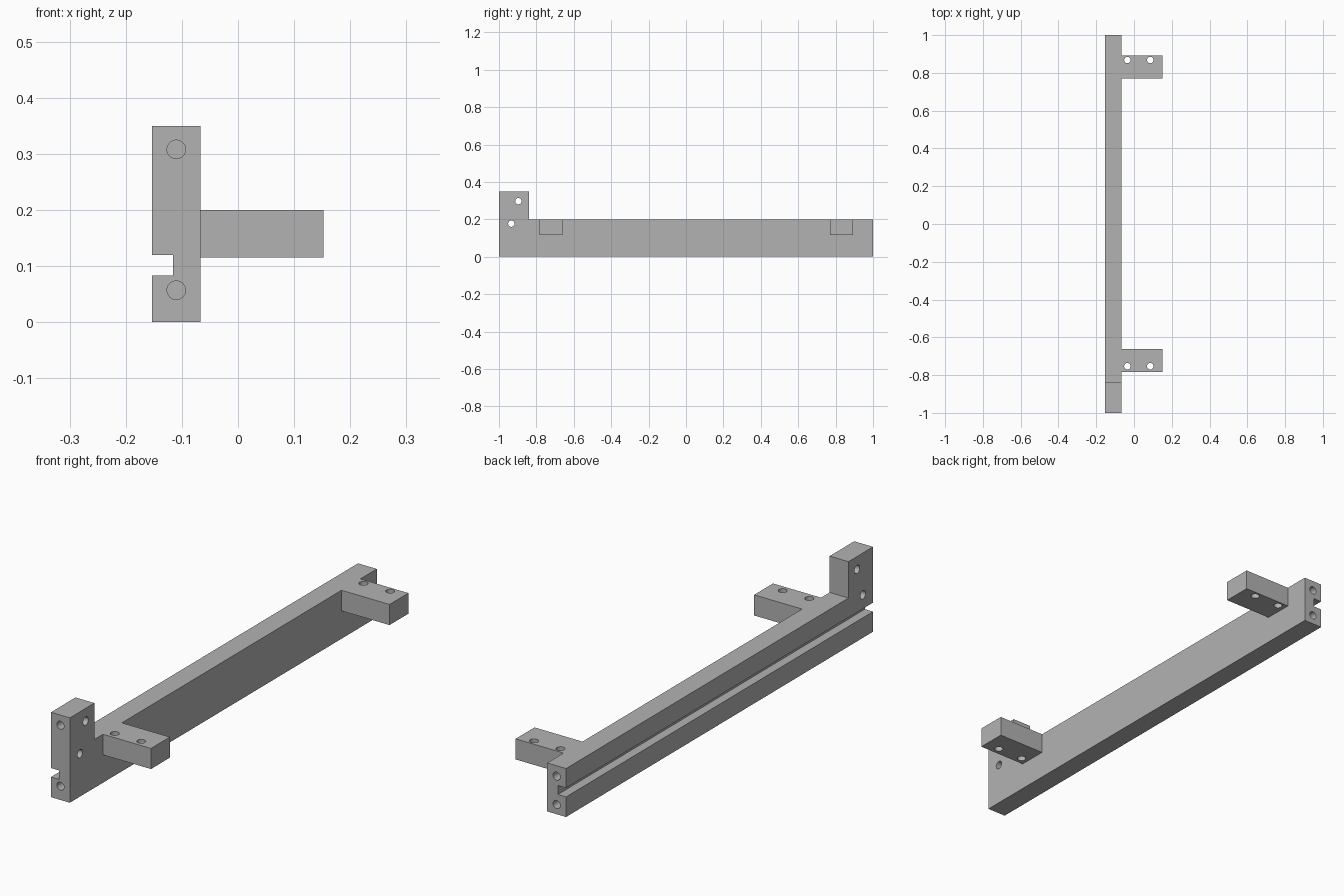
import bpy, bmesh, math
from mathutils import Matrix, Vector

if "Cube" in bpy.data.objects:
    bpy.data.objects.remove(bpy.data.objects["Cube"])

grey = bpy.data.materials.new("plain grey")
grey.diffuse_color = (0.45, 0.45, 0.45, 1)
grey.use_nodes = True
grey.node_tree.nodes["Principled BSDF"].inputs["Base Color"].default_value = grey.diffuse_color

X0, X1 = -0.153, -0.067      # thickness of the rail
HOLE_X = -0.11               # centre line of the end holes


def add_box(bm, x, y, z):
    m = Matrix.Translation(((x[0] + x[1]) / 2, (y[0] + y[1]) / 2, (z[0] + z[1]) / 2))
    m = m @ Matrix.Diagonal((x[1] - x[0], y[1] - y[0], z[1] - z[0], 1))
    bmesh.ops.create_cube(bm, size=1, matrix=m)


def add_drill(bm, start, end, radius):
    a, b = Vector(start), Vector(end)
    turn = (b - a).to_track_quat('Z', 'Y').to_matrix().to_4x4()
    bmesh.ops.create_cone(bm, cap_ends=True, segments=32, radius1=radius, radius2=radius,
                          depth=(b - a).length, matrix=Matrix.Translation((a + b) / 2) @ turn)


def make(name, bm):
    bmesh.ops.recalc_face_normals(bm, faces=bm.faces)
    mesh = bpy.data.meshes.new(name)
    bm.to_mesh(mesh)
    bm.free()
    mesh.materials.append(grey)
    obj = bpy.data.objects.new(name, mesh)
    bpy.context.collection.objects.link(obj)
    return obj


# Rail with raised front post, extruded from its side outline
bm = bmesh.new()
outline = [(-1, 0), (1, 0), (1, 0.2), (-0.84, 0.2), (-0.84, 0.35), (-1, 0.35)]
face = bm.faces.new([bm.verts.new((X0, y, z)) for y, z in outline])
side = bmesh.ops.extrude_face_region(bm, geom=[face])
bmesh.ops.translate(bm, vec=(X1 - X0, 0, 0),
                    verts=[v for v in side["geom"] if isinstance(v, bmesh.types.BMVert)])
rail = make("mounting_rail", bm)

# Two mounting tabs, let into the rail
bm = bmesh.new()
for y in ((-0.784, -0.661), (0.77, 0.893)):
    add_box(bm, (-0.09, 0.152), y, (0.115, 0.2))
tabs = make("mounting_tabs", bm)

# Cutters: long groove, tab holes, post holes, blind end holes
bm = bmesh.new()
add_box(bm, (X0 - 0.1, -0.116), (-1.1, 1.1), (0.083, 0.12))
for y in (-0.753, 0.868):
    for x in (-0.035, 0.086):
        add_drill(bm, (x, y, 0.05), (x, y, 0.3), 0.017)
for y, z in ((-0.896, 0.297), (-0.934, 0.177)):
    add_drill(bm, (-0.25, y, z), (0.05, y, z), 0.017)
for end, heights in ((-1, (0.057, 0.308)), (1, (0.04, 0.157))):
    for z in heights:
        add_drill(bm, (HOLE_X, end * 1.05, z), (HOLE_X, end * 0.92, z), 0.0165)
cutters = make("groove_and_hole_cutters", bm)

# Fuse the tabs, then cut the groove and holes
for helper, op in ((tabs, 'UNION'), (cutters, 'DIFFERENCE')):
    mod = rail.modifiers.new(op.lower(), 'BOOLEAN')
    mod.operation, mod.solver, mod.object = op, 'EXACT', helper
    bpy.context.view_layer.objects.active = rail
    bpy.ops.object.modifier_apply(modifier=mod.name)
    bpy.data.objects.remove(helper)

bpy.ops.object.select_all(action='DESELECT')
rail.select_set(True)
bpy.ops.object.shade_smooth_by_angle(angle=math.radians(30))
